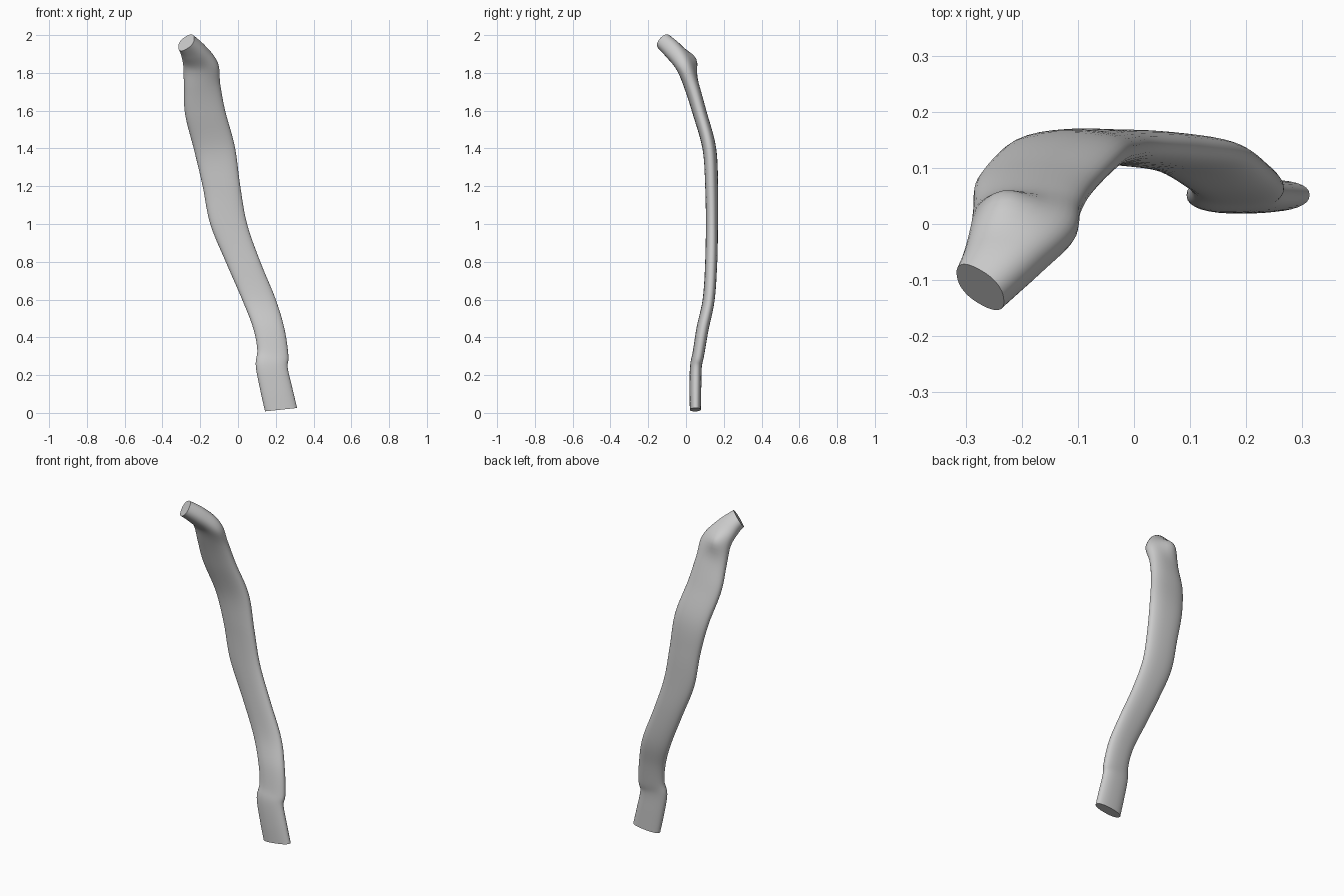
import bpy, bmesh, math
from mathutils import Vector

if "Cube" in bpy.data.objects:
    bpy.data.objects.remove(bpy.data.objects["Cube"])

# Stations from sternal end to head: left edge xyz, right edge xyz, half thickness
STATIONS = [
    (.143, .047, .008, .313, .052, .026, .029),
    (.118, .047, .12, .288, .052, .13, .031),
    (.094, .050, .25, .263, .055, .24, .031),
    (.102, .066, .335, .267, .067, .30, .031),
    (.080, .085, .45, .247, .090, .44, .032),
    (.022, .115, .60, .200, .125, .60, .031),
    (-.065, .132, .80, .118, .135, .80, .032),
    (-.147, .137, 1.0, .048, .137, 1.0, .032),
    (-.187, .138, 1.2, .012, .133, 1.2, .034),
    (-.232, .125, 1.39, -.017, .122, 1.41, .036),
    (-.280, .072, 1.58, -.068, .072, 1.60, .037),
    (-.286, .030, 1.72, -.094, .030, 1.74, .040),
    (-.290, .000, 1.84, -.105, -.018, 1.845, .048),
    (-.303, -.055, 1.905, -.165, -.075, 1.925, .050),
    (-.316, -.090, 1.935, -.232, -.135, 1.985, .046),
]
SIDES, STEPS = 32, 6


def spline(p0, p1, p2, p3, t):
    return [0.5 * (2*b + (c-a)*t + (2*a-5*b+4*c-d)*t*t + (3*b-a-3*c+d)*t**3)
            for a, b, c, d in zip(p0, p1, p2, p3)]


def signed_pow(v, p):
    return math.copysign(abs(v) ** p, v)


# Smoothly interpolated stations
rows, last = [], len(STATIONS) - 1
for i in range(last):
    pts = [STATIONS[min(max(i + k, 0), last)] for k in (-1, 0, 1, 2)]
    rows += [spline(*pts, s / STEPS) for s in range(STEPS)]
rows.append(list(STATIONS[-1]))
mids = [(Vector(r[:3]) + Vector(r[3:6])) / 2 for r in rows]

# Rib shaft: flattened oval loops lofted along the curve
bm = bmesh.new()
loops = []
for i, r in enumerate(rows):
    half = (Vector(r[3:6]) - Vector(r[:3])) / 2
    tangent = mids[min(i + 1, len(mids) - 1)] - mids[max(i - 1, 0)]
    back = tangent.cross(half).normalized()
    loop = []
    for k in range(SIDES):
        a = 2 * math.pi * k / SIDES
        c, s = math.cos(a), math.sin(a)
        p = mids[i] + half * signed_pow(c, .85) + back * r[6] * signed_pow(s, .85)
        # Tubercle: bump on the back of the neck
        if s > 0:
            d = (p - Vector((-.235, .03, 1.86))).length
            p += Vector((0, .022, .012)) * s * math.exp(-(d / .055) ** 2)
        loop.append(bm.verts.new(p))
    loops.append(loop)
for a, b in zip(loops, loops[1:]):
    for k in range(SIDES):
        n = (k + 1) % SIDES
        bm.faces.new((a[k], a[n], b[n], b[k]))

# Flat end facets with a slight bevelled rim
for loop in (loops[0], loops[-1]):
    bm.faces.new(loop)
bmesh.ops.recalc_face_normals(bm, faces=bm.faces[:])

mesh = bpy.data.meshes.new("rib_bone")
bm.to_mesh(mesh)
bm.free()
rib = bpy.data.objects.new("rib_bone", mesh)
bpy.context.collection.objects.link(rib)
bpy.context.view_layer.objects.active = rib
rib.select_set(True)
bpy.ops.object.shade_smooth_by_angle(angle=math.radians(40))
